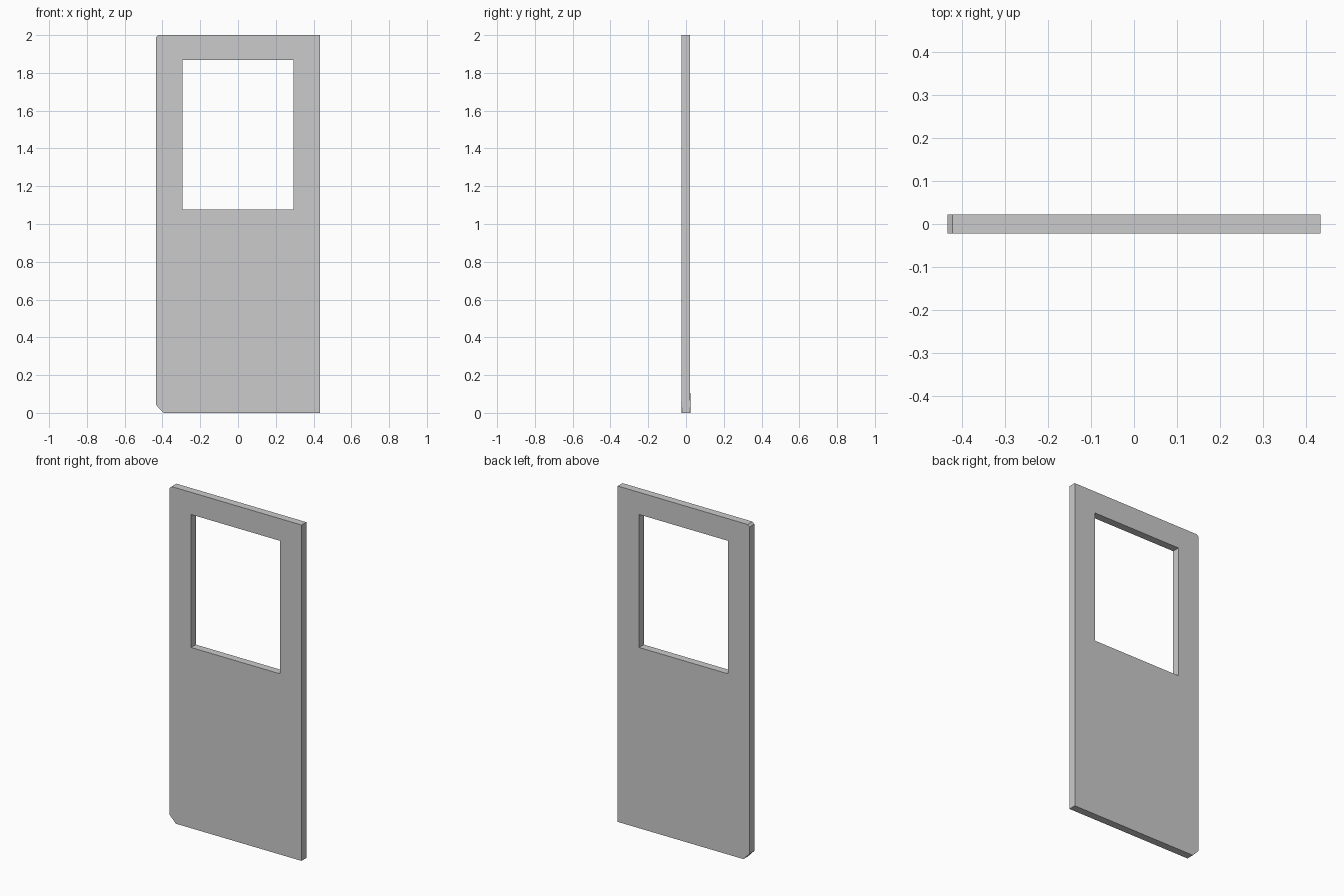
import bpy
from math import radians

if "Cube" in bpy.data.objects:
    bpy.data.objects.remove(bpy.data.objects["Cube"])

W, H, T = 0.434, 2.0, 0.045  # half width, height, thickness

# Door outline with clipped corners on the left, and the window opening
outline = [(-W + 0.04, 0), (W, 0), (W, H), (-W + 0.012, H), (-W, H - 0.012), (-W, 0.042)]
window = [(-0.293, 1.076), (-0.293, 1.868), (0.293, 1.868), (0.293, 1.076)]

curve = bpy.data.curves.new("door_panel", "CURVE")
curve.dimensions = "2D"
curve.fill_mode = "BOTH"
curve.extrude = T / 2
for loop in (outline, window):
    spline = curve.splines.new("POLY")
    spline.points.add(len(loop) - 1)
    for point, (x, z) in zip(spline.points, loop):
        point.co = (x, z, 0, 1)
    spline.use_cyclic_u = True

# Stand the panel upright and turn it into a flat-shaded mesh
door = bpy.data.objects.new("door_panel", curve)
bpy.context.collection.objects.link(door)
door.rotation_euler.x = radians(90)
bpy.context.view_layer.objects.active = door
door.select_set(True)
bpy.ops.object.convert(target="MESH")
bpy.ops.object.transform_apply(location=False, rotation=True, scale=False)
bpy.ops.object.mode_set(mode="EDIT")
bpy.ops.mesh.select_all(action="SELECT")
bpy.ops.mesh.remove_doubles(threshold=0.0001)
bpy.ops.mesh.normals_make_consistent(inside=False)
bpy.ops.object.mode_set(mode="OBJECT")
bpy.ops.object.shade_flat()
